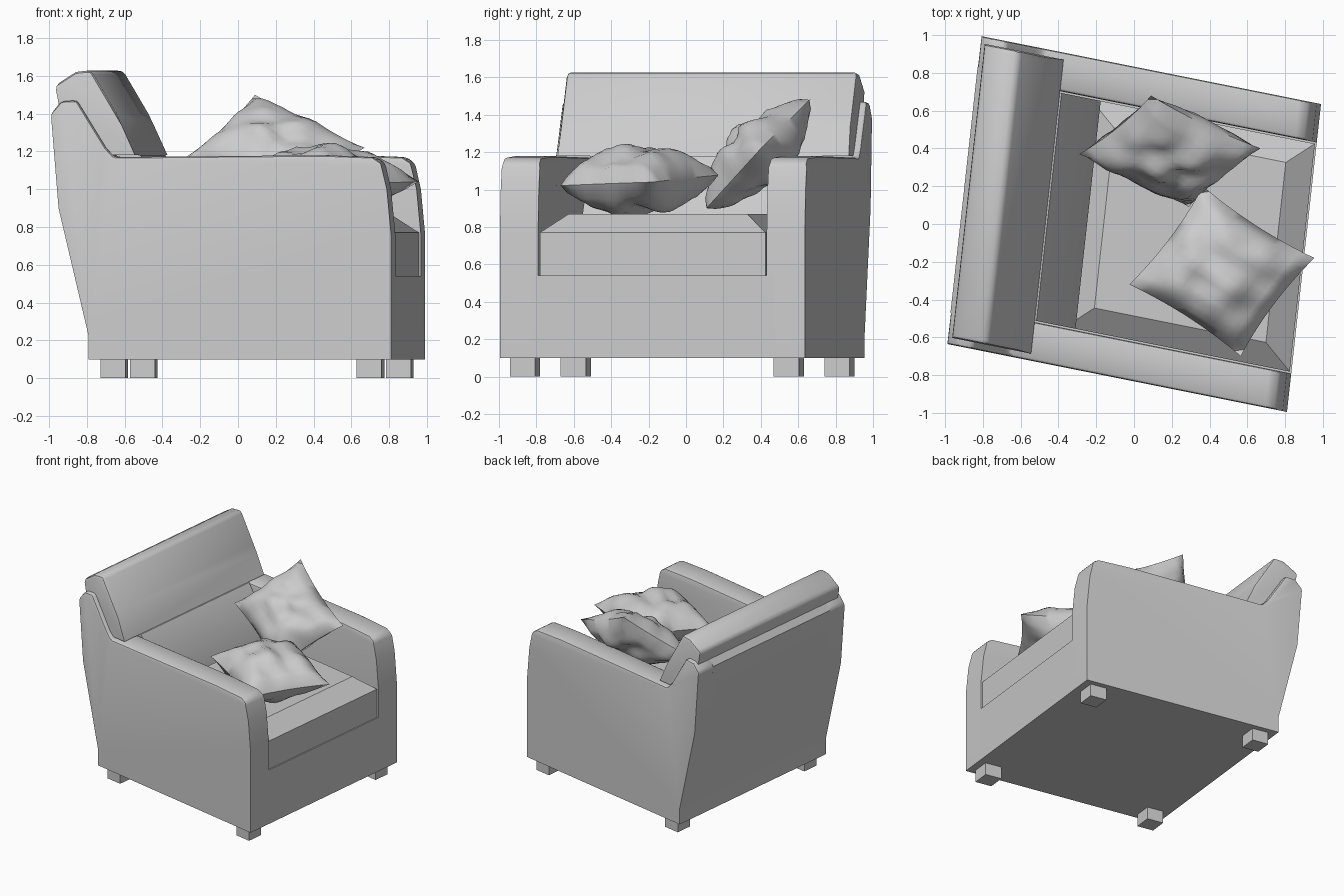
import bpy, bmesh, math
from mathutils import Matrix, Vector, noise

cube = bpy.data.objects.get("Cube")
if cube:
    bpy.data.objects.remove(cube, do_unlink=True)

# One plain grey for everything
grey = bpy.data.materials.new("plain grey")
grey.use_nodes = True
COLOUR = (0.6, 0.6, 0.6, 1)
grey.diffuse_color = COLOUR
grey.node_tree.nodes["Principled BSDF"].inputs["Base Color"].default_value = COLOUR

# The chair is drawn in its own frame (u forward, v to its side) and turned as a skewed block
SKEW = Matrix(((0.9, 0.09, 0, 0), (-0.18, 0.815, 0, 0), (0, 0, 1, 0), (0, 0, 0, 1)))


def finish(bm, name, matrix, angle=35):
    bm.transform(matrix)
    bmesh.ops.recalc_face_normals(bm, faces=bm.faces)
    mesh = bpy.data.meshes.new(name)
    bm.to_mesh(mesh)
    bm.free()
    mesh.materials.append(grey)
    ob = bpy.data.objects.new(name, mesh)
    bpy.context.collection.objects.link(ob)
    bpy.ops.object.select_all(action='DESELECT')
    ob.select_set(True)
    bpy.context.view_layer.objects.active = ob
    bpy.ops.object.shade_smooth_by_angle(angle=math.radians(angle))
    return ob


def prism(name, profile, v0, v1, bevel=0.0, above=0.0):
    """Extrude a (u, z) side profile from v0 to v1 and soften its edges above a height."""
    bm = bmesh.new()
    face = bm.faces.new([bm.verts.new((u, v0, z)) for u, z in profile])
    out = bmesh.ops.extrude_face_region(bm, geom=[face])
    moved = [g for g in out["geom"] if isinstance(g, bmesh.types.BMVert)]
    bmesh.ops.translate(bm, verts=moved, vec=(0, v1 - v0, 0))
    bmesh.ops.recalc_face_normals(bm, faces=bm.faces)
    if bevel:
        edges = [e for e in bm.edges
                 if min(v.co.z for v in e.verts) > above and e.calc_face_angle(0) > 0.5]
        bmesh.ops.bevel(bm, geom=edges, offset=bevel, segments=2, profile=0.5,
                        affect='EDGES', clamp_overlap=True)
    return finish(bm, name, SKEW)


def box(u0, u1, z0, z1):
    return [(u0, z0), (u1, z0), (u1, z1), (u0, z1)]


# Frame: base, leaning back panel and two arms that rise into the back
prism("base", box(-0.78, 1, 0.1, 0.54), -0.8, 0.8)
rear = [(-0.85, 1.47), (-0.94, 1.465), (-1, 1.4), (-0.955, 0.9), (-0.78, 0.23), (-0.78, 0.1)]
prism("back_panel", rear + [(-0.6, 0.1), (-0.6, 1.1)], -0.8, 0.8)
arm = rear + [(1, 0.1), (1, 0.76), (0.975, 1.0), (0.94, 1.14), (0.89, 1.17),
              (0.6, 1.18), (-0.63, 1.17), (-0.68, 1.22)]
prism("right_arm", arm, -1, -0.75, 0.02, 1.1)
prism("left_arm", arm, 0.75, 1, 0.02, 1.1)

# Back cushion: narrow between the arms, wide above them
prism("back_cushion_lower",
      [(-0.85, 0.6), (-0.27, 0.6), (-0.27, 0.86), (-0.5, 1.18), (-0.9, 1.2)], -0.74, 0.74)
prism("back_cushion_upper",
      [(-0.9, 1.18), (-0.51, 1.18), (-0.62, 1.4), (-0.77, 1.63), (-0.86, 1.62), (-0.98, 1.55)],
      -0.955, 0.955, 0.03, 1.3)

# Seat cushion: a slab with a raised crown
bm = bmesh.new()
bmesh.ops.create_cube(bm, size=1, matrix=Matrix.Translation((0.33, 0, 0.655))
                      @ Matrix.Diagonal((1.32, 1.48, 0.23, 1)))
top = max(bm.faces, key=lambda f: f.calc_center_median().z)
bmesh.ops.inset_region(bm, faces=[top], thickness=0.22, depth=0.1)
finish(bm, "seat_cushion", SKEW)

# Feet
for side, v in (("right", -0.865), ("left", 0.865)):
    for end, u in (("front", 0.865), ("back", -0.64)):
        foot = prism(f"{end}_{side}_foot", box(u - 0.073, u + 0.073, 0, 0.11),
                     v - 0.083, v + 0.083)


def pillow(name, centre, half_a, half_b, puff, seed):
    """A square pillow with pinched corners, puffed middle and soft creases."""
    a, b = Vector(half_a), Vector(half_b)
    n = a.cross(b).normalized()
    bm = bmesh.new()
    for sign in (1, -1):
        made = bmesh.ops.create_grid(bm, x_segments=16, y_segments=16, size=1)["verts"]
        for vert in made:
            s, t = vert.co.x, vert.co.y
            dome = max(0, (1 - s * s) * (1 - t * t)) ** 0.5
            crease = noise.noise(Vector((s * 2.3, t * 2.3, seed + sign)))
            height = sign * puff * dome * (0.98 + 0.35 * crease)
            s2 = s * (1 - 0.07 * (1 - t * t))
            t2 = t * (1 - 0.07 * (1 - s * s))
            vert.co = Vector(centre) + a * s2 + b * t2 + n * height
    bmesh.ops.remove_doubles(bm, verts=bm.verts, dist=0.0005)
    finish(bm, name, Matrix.Identity(4), 50)


# One pillow leans on the left arm, the other lies on the seat
pillow("leaning_pillow", (0.19, 0.385, 1.19), (0.19, 0.155, 0.17), (0.29, -0.14, -0.14), 0.17, 3)
pillow("flat_pillow", (0.465, -0.25, 1.05), (0.195, 0.26, 0.01), (0.295, -0.19, -0.02), 0.185, 8)
